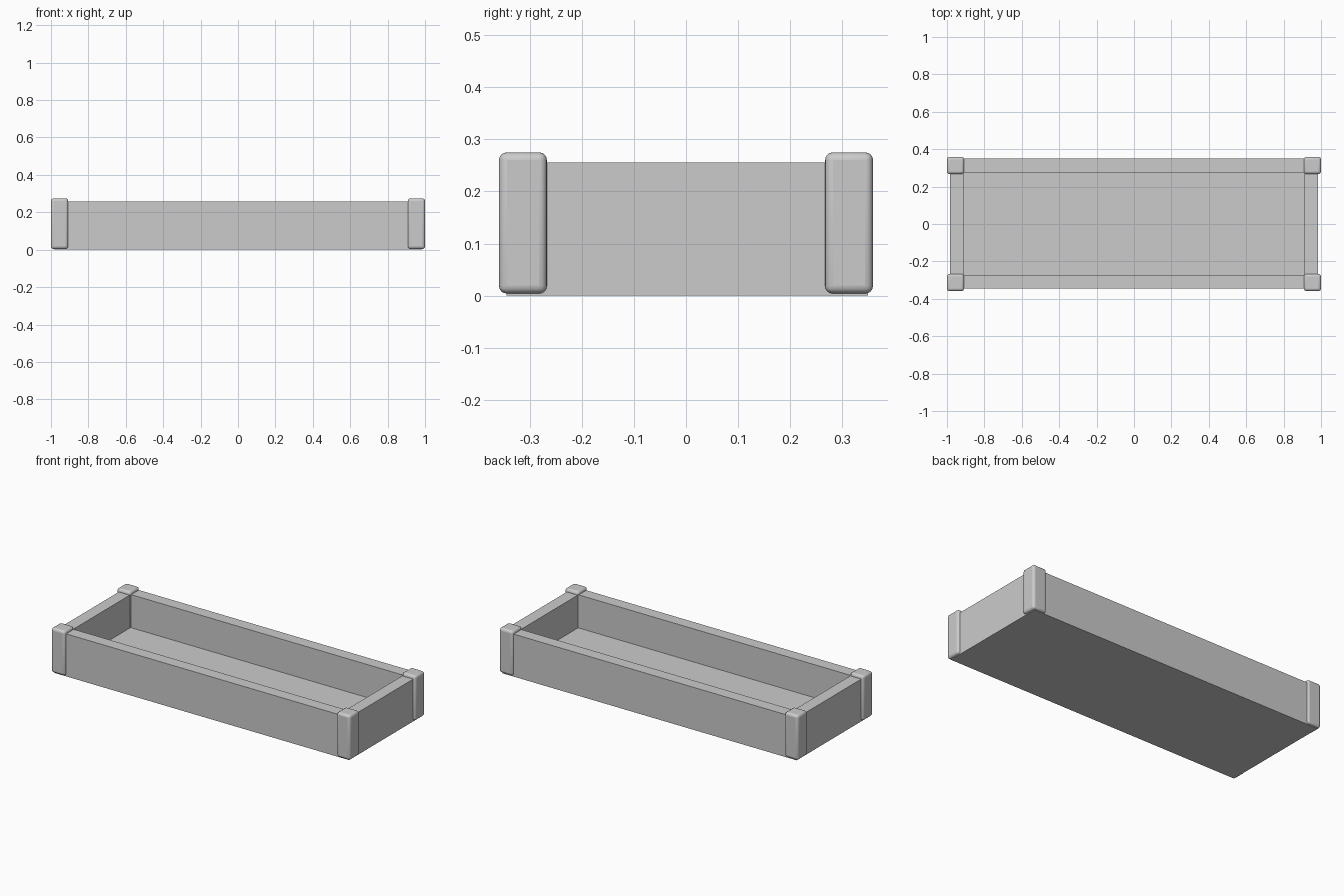
import bpy

cube = bpy.data.objects.get("Cube")
if cube:
    bpy.data.objects.remove(cube, do_unlink=True)

grey = bpy.data.materials.new("light_grey")
grey.use_nodes = True
colour = (0.6, 0.6, 0.6, 1)
grey.diffuse_color = colour
grey.node_tree.nodes["Principled BSDF"].inputs["Base Color"].default_value = colour


def box(name, low, high, bevel=0.0):
    """Add a box between two corners, with optional rounded edges."""
    bpy.ops.mesh.primitive_cube_add(
        size=1, location=[(a + b) / 2 for a, b in zip(low, high)])
    ob = bpy.context.object
    ob.name = name
    ob.scale = [b - a for a, b in zip(low, high)]
    bpy.ops.object.transform_apply(location=False, rotation=False, scale=True)
    ob.data.materials.append(grey)
    if bevel:
        mod = ob.modifiers.new("rounded_edges", "BEVEL")
        mod.width = bevel
        mod.segments = 4
        bpy.ops.object.shade_smooth_by_angle()
    return ob


# Floor slab, reaching out to the wall faces
box("floor", (-0.985, -0.345, 0), (0.985, 0.349, 0.057))

# Long and short walls, standing on the floor
box("front_wall", (-0.95, -0.345, 0.057), (0.95, -0.272, 0.257))
box("back_wall", (-0.95, 0.276, 0.057), (0.95, 0.349, 0.257))
for side, sx in (("left", 1), ("right", -1)):
    xs = sorted((sx * 0.912, sx * 0.985))
    box(side + "_wall", (xs[0], -0.31, 0.057), (xs[1], 0.31, 0.256))

    # Rounded corner posts
    px = sorted((sx * 0.908, sx * 1.0))
    for end, sy in (("front", -1), ("back", 1)):
        py = sorted((sy * 0.267, sy * 0.359))
        box(end + "_" + side + "_post", (px[0], py[0], 0.004),
            (px[1], py[1], 0.275), 0.015)
